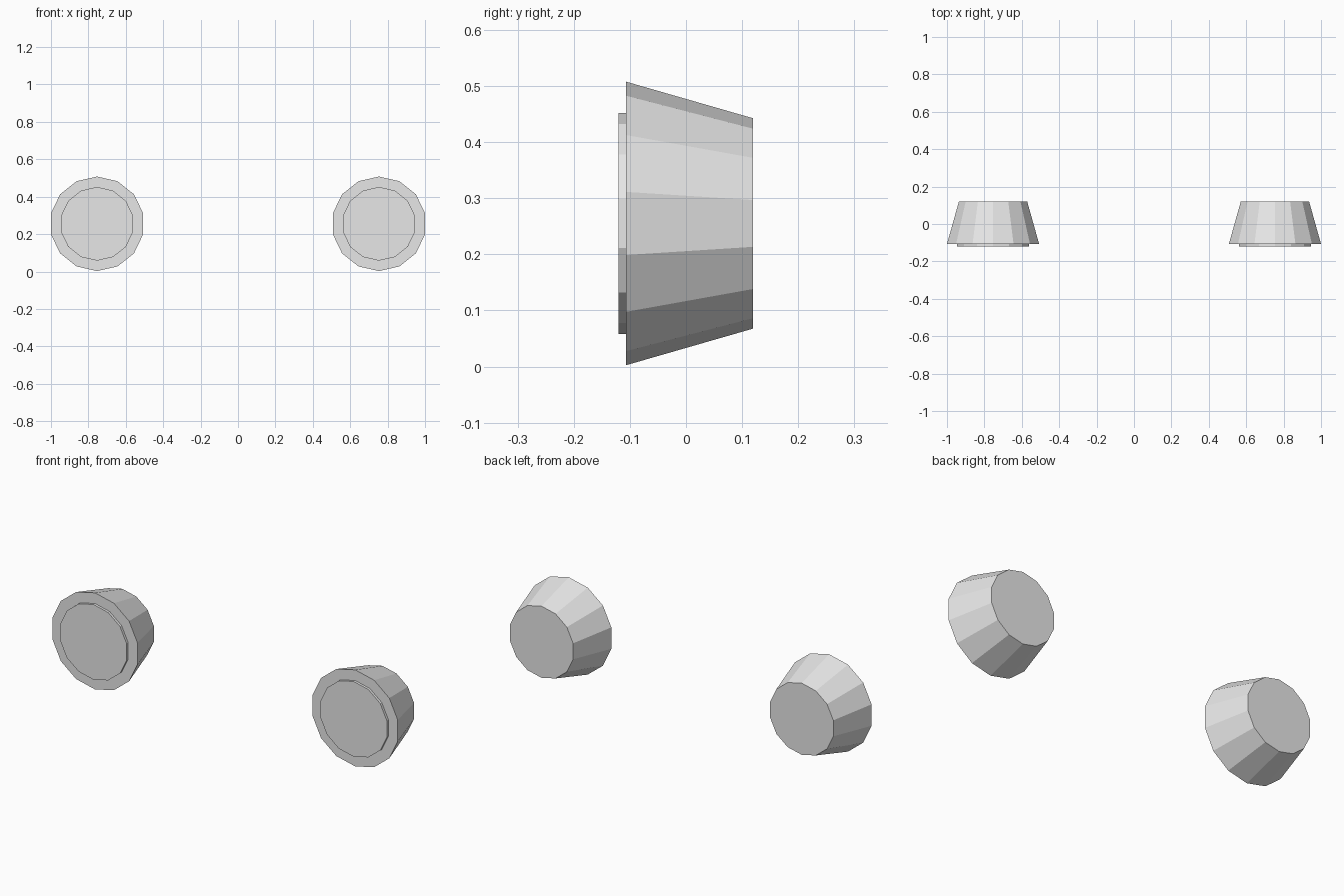
import bpy
import bmesh
from math import pi
from mathutils import Matrix

cube = bpy.data.objects.get("Cube")
if cube:
    bpy.data.objects.remove(cube, do_unlink=True)

SIDES = 14
CENTRE_X, CENTRE_Z = 0.7536, 0.255

grey = bpy.data.materials.new("light_grey")
grey.use_nodes = True
grey.diffuse_color = (0.8, 0.8, 0.8, 1)
grey.node_tree.nodes["Principled BSDF"].inputs["Base Color"].default_value = (0.8, 0.8, 0.8, 1)


def drum(name, x, front_y, back_y, front_radius, back_radius):
    """Closed tapered drum along y, with a corner pointing straight up."""
    bm = bmesh.new()
    bmesh.ops.create_cone(bm, cap_ends=True, segments=SIDES, radius1=front_radius,
                          radius2=back_radius, depth=back_y - front_y)
    # Put a corner on the local y axis, then tip the axis from z to +y
    top = max(bm.verts, key=lambda v: v.co.y)
    spin = Matrix.Rotation(pi / 2 - top.co.to_2d().angle_signed((1, 0)), 4, "Z")
    bmesh.ops.transform(bm, matrix=Matrix.Rotation(-pi / 2, 4, "X") @ spin, verts=bm.verts)
    mesh = bpy.data.meshes.new(name)
    bm.to_mesh(mesh)
    bm.free()
    mesh.materials.append(grey)
    obj = bpy.data.objects.new(name, mesh)
    obj.location = (x, (front_y + back_y) / 2, CENTRE_Z)
    bpy.context.collection.objects.link(obj)


# A tapered housing with a thin raised lens on each side
for side, sign in (("left", 1), ("right", -1)):
    x = sign * CENTRE_X
    drum(side + "_lamp_housing", x, -0.107, 0.119, 0.2527, 0.1876)
    drum(side + "_lamp_lens", x, -0.12, -0.107, 0.197, 0.197)
